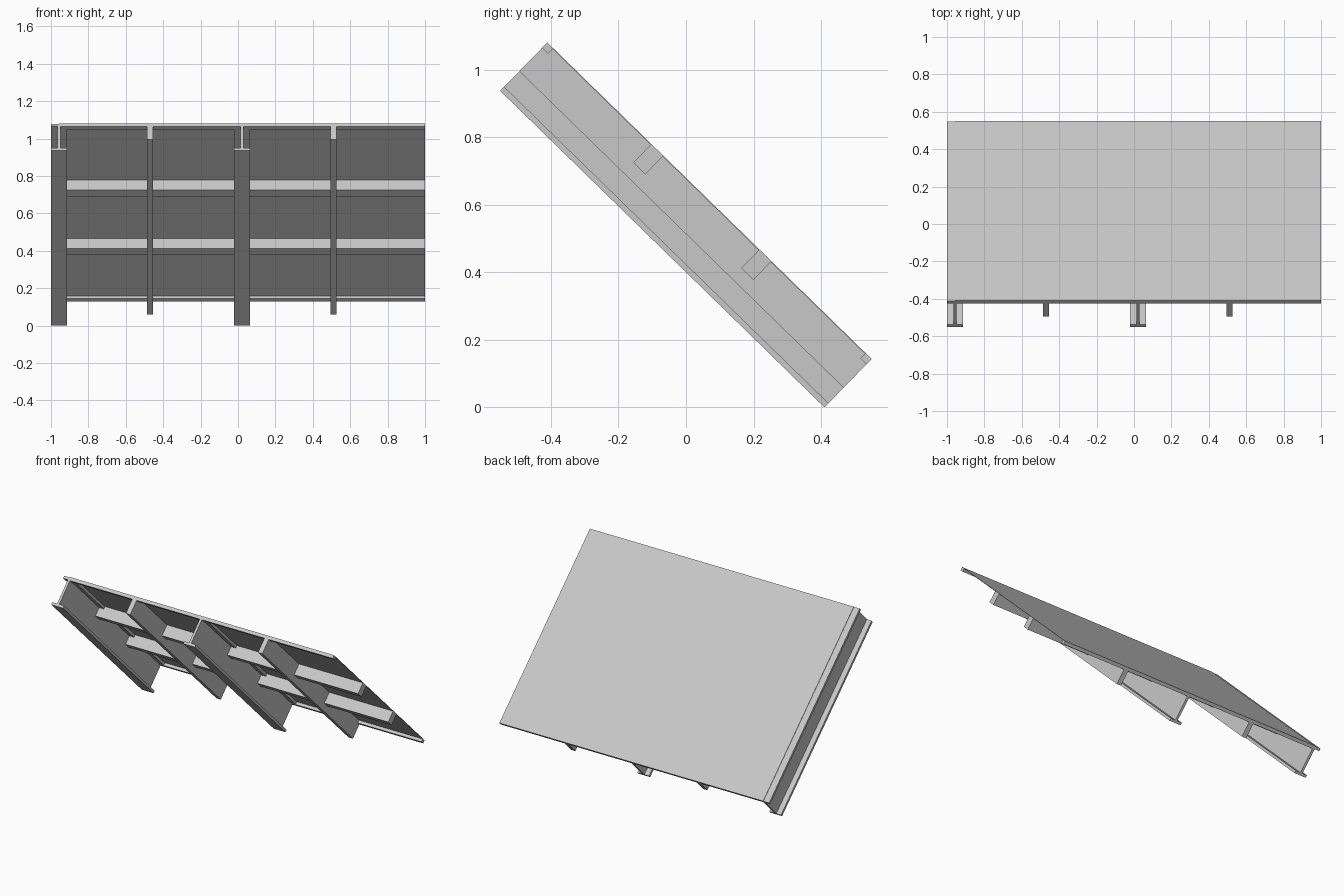
import bpy
import bmesh
from math import radians
from mathutils import Matrix

cube = bpy.data.objects.get("Cube")
if cube:
    bpy.data.objects.remove(cube, do_unlink=True)

# Single flat colour
grey = bpy.data.materials.new("light_grey")
grey.use_nodes = True
grey.diffuse_color = (0.58, 0.58, 0.58, 1)
grey.node_tree.nodes["Principled BSDF"].inputs["Base Color"].default_value = grey.diffuse_color

# Roof frame: local x = across, y = down the slope, z = depth (0 underside, DEPTH top)
LENGTH, DEPTH = 1.341, 0.2
SLOPE = Matrix.Translation((0, -0.55, 0.937)) @ Matrix.Rotation(radians(-44.3), 4, "X")
SHEET_BOTTOM = 0.197
LEFT_EDGE, RIGHT_EDGE = -0.957, 1.0


def extrude_profile(name, points, x=0.0, start=0.0, end=LENGTH):
    """Extrude an x/z profile down the slope."""
    bm = bmesh.new()
    face = bm.faces.new([bm.verts.new((x + px, start, pz)) for px, pz in points])
    ext = bmesh.ops.extrude_face_region(bm, geom=[face])["geom"]
    moved = [v for v in ext if isinstance(v, bmesh.types.BMVert)]
    bmesh.ops.translate(bm, verts=moved, vec=(0, end - start, 0))
    bmesh.ops.recalc_face_normals(bm, faces=bm.faces)
    mesh = bpy.data.meshes.new(name)
    bm.to_mesh(mesh)
    bm.free()
    mesh.materials.append(grey)
    obj = bpy.data.objects.new(name, mesh)
    obj.matrix_world = SLOPE
    bpy.context.collection.objects.link(obj)
    return obj


def box(name, x0, x1, start, end, z0, z1):
    return extrude_profile(name, [(x0, z0), (x1, z0), (x1, z1), (x0, z1)], 0, start, end)


# I-section girders
FLANGE, WEB, THICK = 0.043, 0.008, 0.017
half = [(FLANGE, 0), (FLANGE, THICK), (WEB, THICK),
        (WEB, SHEET_BOTTOM - THICK), (FLANGE, SHEET_BOTTOM - THICK), (FLANGE, SHEET_BOTTOM)]
i_section = half + [(-px, pz) for px, pz in reversed(half)]
for label, x in (("right", -0.957), ("middle", 0.022)):
    extrude_profile("girder_" + label, i_section, x)

# Rectangular rafters between the girders
for label, x in (("right", -0.47), ("left", 0.51)):
    box("rafter_" + label, x - 0.016, x + 0.016, 0, LENGTH, 0.081, SHEET_BOTTOM)

# Purlins across the slope
for label, start in (("upper", 0.43), ("lower", 0.877)):
    box("purlin_" + label, LEFT_EDGE, RIGHT_EDGE, start, start + 0.05, 0.123, DEPTH)

# Edge battens at the top and bottom of the slope
for label, start in (("top", 0), ("bottom", LENGTH - 0.025)):
    box("edge_batten_" + label, LEFT_EDGE, RIGHT_EDGE, start, start + 0.025, 0.178, DEPTH)

# Roof sheet
box("roof_sheet", LEFT_EDGE, RIGHT_EDGE, 0, LENGTH, SHEET_BOTTOM, DEPTH)
